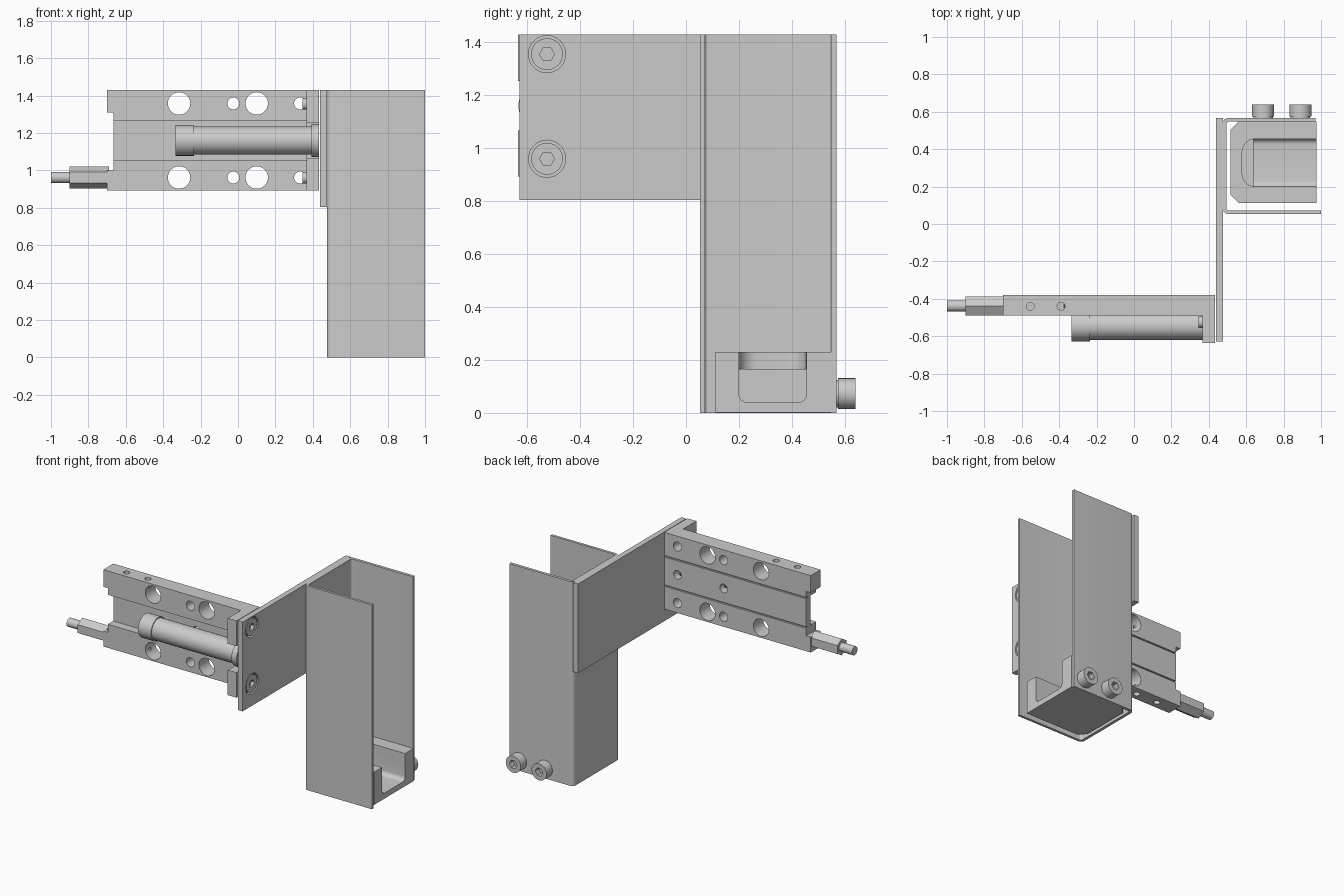
import bpy, bmesh, math

if "Cube" in bpy.data.objects:
    bpy.data.objects.remove(bpy.data.objects["Cube"])

steel = bpy.data.materials.new("grey_steel")
steel.diffuse_color = (0.6, 0.6, 0.6, 1)
steel.use_nodes = True
steel.node_tree.nodes["Principled BSDF"].inputs["Base Color"].default_value = steel.diffuse_color


def prism(name, pts, axis, lo, hi):
    """Extrude a 2D outline along an axis: X uses (y, z), Y uses (x, z), Z uses (x, y)."""
    place = {'X': lambda u, v, w: (w, u, v),
             'Y': lambda u, v, w: (u, w, v),
             'Z': lambda u, v, w: (u, v, w)}[axis]
    bm = bmesh.new()
    a = [bm.verts.new(place(u, v, lo)) for u, v in pts]
    b = [bm.verts.new(place(u, v, hi)) for u, v in pts]
    n = len(pts)
    bm.faces.new(a)
    bm.faces.new(b[::-1])
    for i in range(n):
        bm.faces.new((a[i], b[i], b[(i + 1) % n], a[(i + 1) % n]))
    bmesh.ops.recalc_face_normals(bm, faces=bm.faces)
    me = bpy.data.meshes.new(name)
    bm.to_mesh(me)
    bm.free()
    ob = bpy.data.objects.new(name, me)
    bpy.context.collection.objects.link(ob)
    me.materials.append(steel)
    return ob


def circle(u, v, r, n=32, turn=0.0):
    return [(u + r * math.cos(turn + 2 * math.pi * i / n),
             v + r * math.sin(turn + 2 * math.pi * i / n)) for i in range(n)]


def rect(u0, u1, v0, v1):
    return [(u0, v0), (u1, v0), (u1, v1), (u0, v1)]


def arc(u, v, r, a0, a1, n=6):
    return [(u + r * math.cos(math.radians(a0 + (a1 - a0) * i / n)),
             v + r * math.sin(math.radians(a0 + (a1 - a0) * i / n))) for i in range(n + 1)]


def rounded(u0, u1, v0, v1, r):
    return (arc(u1 - r, v1 - r, r, 0, 90) + arc(u0 + r, v1 - r, r, 90, 180)
            + arc(u0 + r, v0 + r, r, 180, 270) + arc(u1 - r, v0 + r, r, 270, 360))


def cut(ob, *cutters):
    for c in cutters:
        m = ob.modifiers.new("cut", 'BOOLEAN')
        m.operation, m.solver, m.object = 'DIFFERENCE', 'EXACT', c
        bpy.context.view_layer.objects.active = ob
        bpy.ops.object.modifier_apply(modifier=m.name)
        bpy.data.objects.remove(c)
    return ob


def hole(axis, u, v, r, lo, hi, n=32):
    return prism("cutter", circle(u, v, r, n), axis, lo, hi)


# Bent sheet channel, open to the right
outline = ([(0.97, 0.568)] + arc(0.505, 0.538, 0.03, 90, 180)
           + arc(0.505, 0.083, 0.03, 180, 270) + [(1.0, 0.053), (1.0, 0.071)]
           + arc(0.507, 0.083, 0.012, 270, 180)
           + arc(0.507, 0.536, 0.012, 180, 90) + [(0.97, 0.548)])
prism("sheet_channel", outline, 'Z', 0, 1.43)

# Pocketed clamp block at the foot of the channel
block = prism("foot_block", [(0.975, 0.112), (0.975, 0.549), (0.56, 0.549), (0.516, 0.505),
                             (0.516, 0.156), (0.56, 0.112)], 'Z', 0.001, 0.23)
cut(block,
    prism("cutter", rounded(0.578, 1.15, 0.2, 0.455, 0.07), 'Z', 0.165, 0.3),
    prism("cutter", rounded(0.2, 0.455, 0.04, 0.29, 0.03), 'X', 0.64, 1.1))

# Cap screws through the back of the channel
for i, x in enumerate((0.69, 0.89)):
    s = prism(f"foot_screw_{i}", circle(x, 0.073, 0.058), 'Y', 0.575, 0.64)
    cut(s, hole('Y', x, 0.073, 0.03, 0.60, 0.7, 6))
    prism(f"foot_washer_{i}", circle(x, 0.073, 0.052), 'Y', 0.54, 0.576)

# Cross plate with recessed screws
plate = prism("cross_plate", rect(-0.628, 0.568, 0.805, 1.43), 'X', 0.438, 0.476)
for z in (1.355, 0.96):
    cut(plate, hole('X', -0.525, z, 0.07, 0.445, 0.6))
for i, z in enumerate((1.355, 0.96)):
    s = prism(f"plate_screw_{i}", circle(-0.525, z, 0.06), 'X', 0.44, 0.474)
    cut(s, hole('X', -0.525, z, 0.028, 0.452, 0.6, 6))
    prism(f"plate_screw_tip_{i}", circle(-0.525, z, 0.03), 'X', 0.345, 0.37)

# Slide body: L bracket seen from above, notched at its left end
body = prism("slide_body", [(-0.7, -0.49), (0.365, -0.49), (0.365, -0.635), (0.434, -0.635),
                            (0.434, -0.38), (-0.7, -0.38)], 'Z', 0.892, 1.43)
cut(body,
    prism("cutter", rect(-0.9, -0.665, 1.0, 1.31), 'Y', -0.7, -0.2),
    prism("cutter", rect(-0.9, 0.365, 1.057, 1.263), 'Y', -0.7, -0.43),
    prism("cutter", rect(0.2, 0.6, 1.067, 1.253), 'Y', -0.7, -0.46))
for z in (1.057, 1.263):
    # Fine grooves along the back
    cut(body, prism("cutter", rect(-0.9, 0.6, z - 0.005, z + 0.005), 'Y', -0.392, -0.3))
for z in (1.358, 0.962):
    for x, r in ((-0.315, 0.06), (0.1, 0.06), (-0.025, 0.032), (0.332, 0.032)):
        cut(body, hole('Y', x, z, r, -0.6, -0.3))
for x in (-0.025, 0.332):
    cut(body, hole('Y', x, 1.16, 0.03, -0.47, -0.3))
for x in (-0.555, -0.39):
    cut(body, hole('Z', x, -0.44, 0.021, 1.37, 1.5, 20), hole('Z', x, -0.44, 0.021, 0.8, 0.95, 20))

# Cylinder barrel, end cap and collar
prism("barrel", circle(-0.545, 1.16, 0.075, 48), 'X', -0.24, 0.40)
prism("barrel_cap", circle(-0.545, 1.16, 0.082, 48), 'X', -0.335, -0.235)
prism("barrel_collar", circle(-0.545, 1.16, 0.088, 48), 'X', 0.392, 0.432)

# Hexagonal adjuster with round tip
prism("hex_adjuster", circle(-0.438, 0.962, 0.058, 6, math.pi / 2), 'X', -0.9, -0.69)
prism("adjuster_tip", circle(-0.438, 0.962, 0.03), 'X', -1.0, -0.89)

# Smooth round surfaces, keep edges sharp
for ob in bpy.data.objects:
    ob.select_set(True)
    bpy.context.view_layer.objects.active = ob
bpy.ops.object.shade_smooth_by_angle(angle=math.radians(30))
